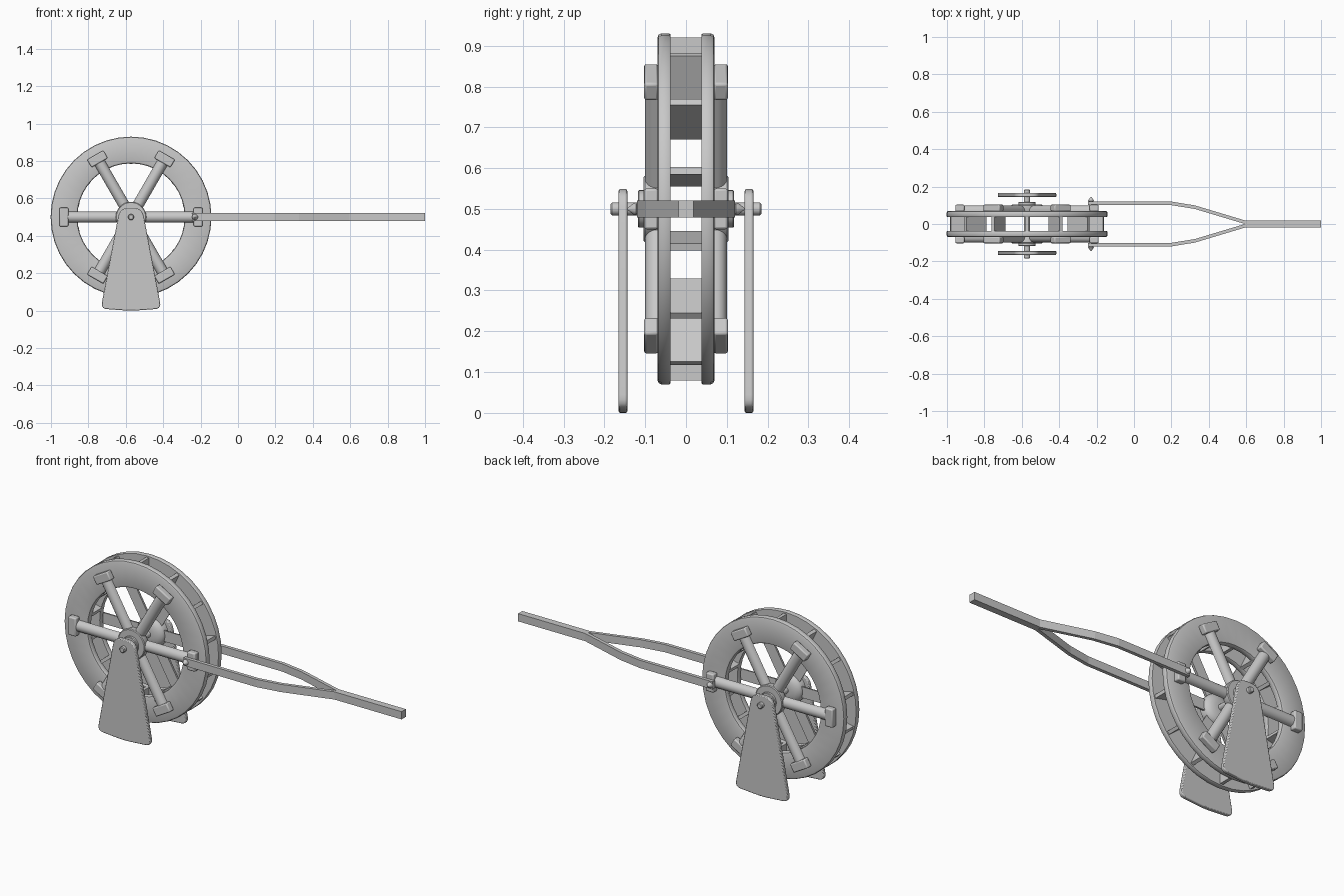
import bpy, bmesh
from math import sin, cos, pi, radians
from mathutils import Vector, Matrix

if "Cube" in bpy.data.objects:
    bpy.data.objects.remove(bpy.data.objects["Cube"])

CX, CZ = -0.572, 0.5          # wheel centre
grey = bpy.data.materials.new("plain grey")
grey.diffuse_color = (0.58, 0.58, 0.58, 1)
grey.use_nodes = True
grey.node_tree.nodes["Principled BSDF"].inputs["Base Color"].default_value = grey.diffuse_color


def loft(name, rings, closed=False, bevel=0, angle=0, smooth=35):
    """Skin a row of point rings, spin it about the wheel axis by angle."""
    bm = bmesh.new()
    rows = [[bm.verts.new(p) for p in r] for r in rings]
    n = len(rows[0])
    for i in range(len(rows) if closed else len(rows) - 1):
        a, b = rows[i], rows[(i + 1) % len(rows)]
        for j in range(n):
            k = (j + 1) % n
            bm.faces.new((a[j], a[k], b[k], b[j]))
    if not closed:
        bm.faces.new(rows[0])
        bm.faces.new(rows[-1])
    if angle:
        c = Vector((CX, 0, CZ))
        bmesh.ops.rotate(bm, cent=c, matrix=Matrix.Rotation(-angle, 3, 'Y'), verts=bm.verts)
    bmesh.ops.recalc_face_normals(bm, faces=bm.faces)
    me = bpy.data.meshes.new(name)
    bm.to_mesh(me)
    bm.free()
    me.materials.append(grey)
    me.shade_smooth()
    me.set_sharp_from_angle(angle=radians(smooth))
    ob = bpy.data.objects.new(name, me)
    bpy.context.collection.objects.link(ob)
    if bevel:
        m = ob.modifiers.new("bevel", 'BEVEL')
        m.width, m.segments, m.limit_method = bevel, 2, 'ANGLE'
        m.angle_limit = radians(40)
    return ob


def circle(r, y, n, x=CX):
    return [(x + r * cos(2 * pi * i / n), y, CZ + r * sin(2 * pi * i / n)) for i in range(n)]


def box(name, x, y, z, **kw):
    return loft(name, [[(a, y[0], z[0]), (a, y[1], z[0]), (a, y[1], z[1]), (a, y[0], z[1])] for a in x], **kw)


def rounded(corners, radius):
    """Round the corners of a 2D outline."""
    out = []
    pts = [Vector(c) for c in corners]
    for i, p in enumerate(pts):
        a = p + (pts[i - 1] - p).normalized() * radius[i]
        b = p + (pts[(i + 1) % len(pts)] - p).normalized() * radius[i]
        for k in range(6):
            t = k / 5
            out.append(a * (1 - t) ** 2 + p * 2 * t * (1 - t) + b * t * t)
    return out


# Paddles between the two rims
for i in range(14):
    box(f"paddle_{i + 1}", (CX + 0.285, CX + 0.42), (-0.045, 0.045), (CZ - 0.009, CZ + 0.009),
        angle=pi / 2 + i * 2 * pi / 14)

# Axle through the wheel and both stands
loft("axle", [circle(r, y, 20) for r, y in
              ((0.012, -0.185), (0.016, -0.181), (0.016, 0.181), (0.012, 0.185))])

for s, side in ((-1, "front"), (1, "back")):
    # Wheel rim with softened outer face
    rim = ((0.428, 0.038), (0.43, 0.041), (0.43, 0.061), (0.427, 0.067), (0.42, 0.07),
           (0.298, 0.07), (0.29, 0.067), (0.287, 0.061), (0.287, 0.041), (0.289, 0.038))
    loft(f"{side}_rim", [circle(r, s * y, 40) for r, y in rim], closed=True, smooth=40)

    # Hub, domed on the inside and stepped outside
    hub = ((0.03, 0.042), (0.055, 0.047), (0.073, 0.057), (0.082, 0.07), (0.082, 0.1),
           (0.078, 0.104), (0.046, 0.104), (0.046, 0.115), (0.043, 0.118))
    loft(f"{side}_hub", [circle(r, s * y, 28) for r, y in hub])

    # Half-round spokes and the blocks that fix them to the rim
    for i in range(6):
        a = i * pi / 3
        half = [(0.03 * cos(pi * k / 10), 0.07 + 0.03 * sin(pi * k / 10)) for k in range(11)]
        loft(f"{side}_spoke_{i + 1}",
             [[(CX + r, s * y, CZ + z) for z, y in half] for r in (0.02, 0.37)], angle=a)
        box(f"{side}_spoke_block_{i + 1}", (CX + 0.335, CX + 0.383),
            sorted((s * 0.068, s * 0.103)), (CZ - 0.05, CZ + 0.05), bevel=0.006, angle=a)

    # Tapered stand
    outline = rounded([(-0.162, 0.012), (0, 0.0), (0.162, 0.012), (0.06, 0.55), (-0.06, 0.55)],
                      [0.035, 0.04, 0.035, 0.045, 0.045])
    low = min(p.y for p in outline)
    loft(f"{side}_stand", [[(CX + p.x, s * y, p.y - low) for p in outline] for y in (0.144, 0.165)],
         bevel=0.004)

    # Pull handle arm, bending in to meet its twin
    path = ((-0.245, 0.111), (0.195, 0.111), (0.325, 0.09), (0.595, 0.009), (1.0, 0.009))
    loft(f"{side}_handle_arm",
         [[(x, s * (y - 0.0095), 0.479), (x, s * (y + 0.0095), 0.479),
           (x, s * (y + 0.0095), 0.521), (x, s * (y - 0.0095), 0.521)] for x, y in path], smooth=5)

    # Pointed pin holding the arm to the wheel
    loft(f"{side}_handle_pin", [circle(r, s * y, 12, x=-0.23) for r, y in
                                ((0.008, 0.09), (0.008, 0.12), (0.016, 0.122), (0.013, 0.13), (0.001, 0.145))])
